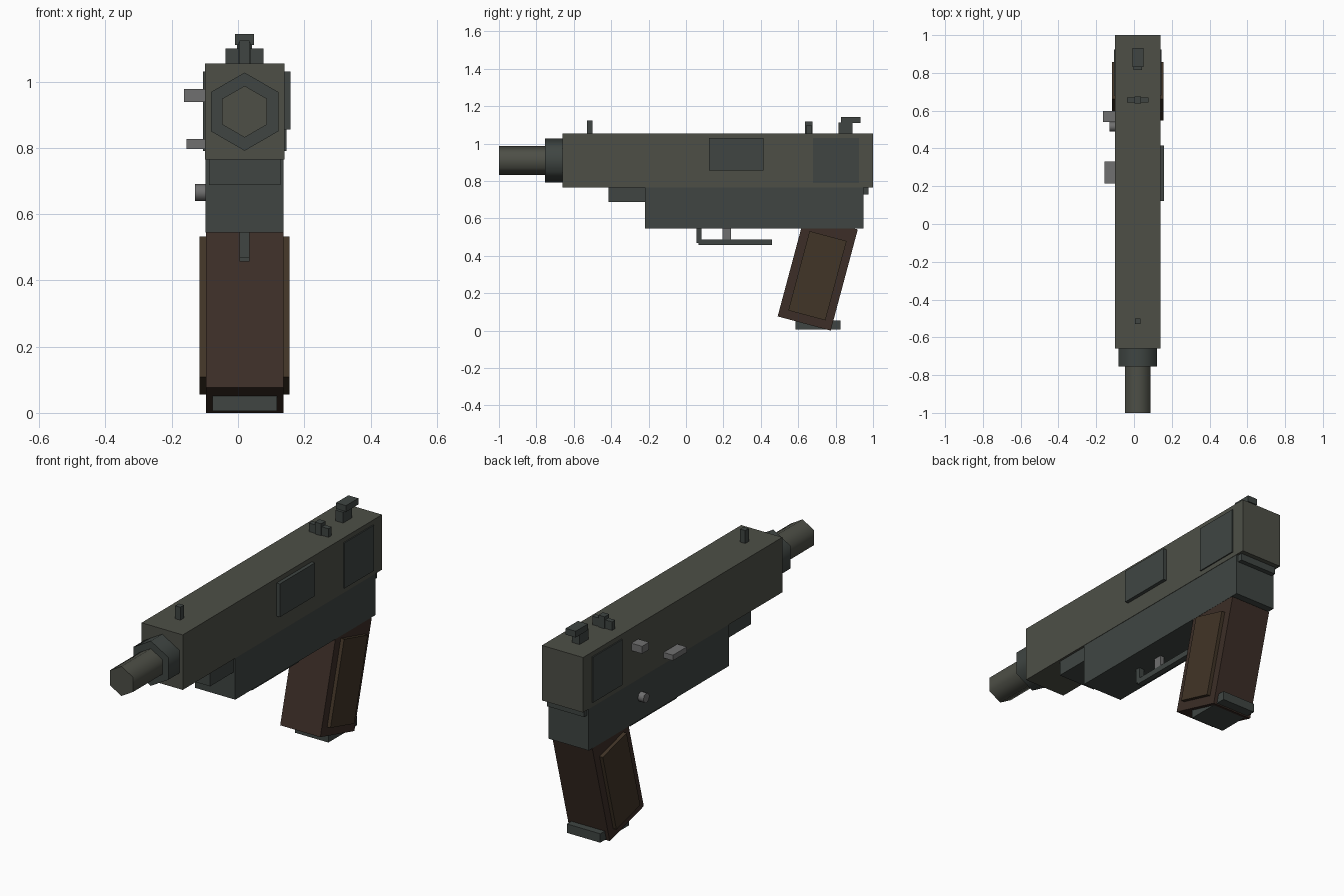
import bpy, math
from mathutils import Matrix, Vector

if "Cube" in bpy.data.objects:
    bpy.data.objects.remove(bpy.data.objects["Cube"])

CX = 0.02  # centre plane of the body


def material(name, r, g, b):
    m = bpy.data.materials.new(name)
    m.diffuse_color = (r, g, b, 1)
    m.use_nodes = True
    m.node_tree.nodes["Principled BSDF"].inputs["Base Color"].default_value = m.diffuse_color
    return m


slide_mat = material("olive_steel", 0.075, 0.078, 0.062)
frame_mat = material("dark_steel", 0.050, 0.060, 0.055)
lever_mat = material("bare_steel", 0.16, 0.16, 0.16)
grip_mat = material("brown_grip", 0.045, 0.027, 0.020)
panel_mat = material("brown_panel", 0.053, 0.035, 0.020)


def box(name, x, y, z, mat):
    """Box from (min, max) pairs on each axis."""
    bpy.ops.mesh.primitive_cube_add(size=1)
    o = bpy.context.object
    o.name = name
    mid = [(a + b) / 2 for a, b in (x, y, z)]
    size = [b - a for a, b in (x, y, z)]
    o.data.transform(Matrix.Translation(mid) @ Matrix.Diagonal((*size, 1)))
    o.data.materials.append(mat)
    return o


def centred(name, width, y, z, mat):
    return box(name, (CX - width / 2, CX + width / 2), y, z, mat)


def hex_tube(name, r, y, z, mat):
    """Six-sided cylinder along y with a corner at the top."""
    bpy.ops.mesh.primitive_cylinder_add(vertices=6, radius=r, depth=y[1] - y[0],
                                        location=(CX, (y[0] + y[1]) / 2, z),
                                        rotation=(math.pi / 2, 0, 0))
    o = bpy.context.object
    o.name = name
    o.data.materials.append(mat)
    bpy.ops.object.shade_smooth_by_angle(angle=math.radians(65))


def raked(name, width, corner, across, length, mat):
    """Box tilted 15 degrees; corner is its lower front (y, z) corner."""
    o = centred(name, width, (0, across), (0, length), mat)
    o.data.transform(Matrix.Translation(Vector((0, *corner)))
                     @ Matrix.Rotation(math.radians(-15), 4, 'X'))


# Slide, frame and the steps around them
centred("slide", 0.24, (-0.66, 1.0), (0.765, 1.055), slide_mat)
centred("frame", 0.236, (-0.22, 0.95), (0.545, 0.765), frame_mat)
centred("dust_cover", 0.216, (-0.415, -0.22), (0.687, 0.765), frame_mat)
centred("rear_tang", 0.216, (0.95, 0.975), (0.728, 0.765), frame_mat)

# Barrel
hex_tube("barrel_nut", 0.118, (-0.755, -0.655), 0.909, frame_mat)
hex_tube("barrel", 0.078, (-1.0, -0.75), 0.909, slide_mat)

# Side plates
box("ejection_port", (0.13, 0.159), (0.122, 0.415), (0.855, 1.03), frame_mat)
centred("serration_plates", 0.252, (0.68, 0.925), (0.79, 1.03), frame_mat)

# Sights and hammer
centred("front_sight", 0.03, (-0.53, -0.5), (1.05, 1.123), frame_mat)
centred("rear_sight_base", 0.115, (0.643, 0.67), (1.05, 1.1), frame_mat)
centred("rear_sight_post", 0.036, (0.637, 0.675), (1.05, 1.118), frame_mat)
centred("hammer_base", 0.045, (0.815, 0.89), (1.05, 1.112), frame_mat)
centred("hammer_spur", 0.058, (0.83, 0.932), (1.11, 1.143), frame_mat)

# Controls on the left side
box("safety_lever", (-0.163, -0.09), (0.54, 0.598), (0.938, 0.977), lever_mat)
box("slide_stop", (-0.155, -0.09), (0.215, 0.33), (0.797, 0.826), lever_mat)
bpy.ops.mesh.primitive_cylinder_add(vertices=8, radius=0.026, depth=0.04,
                                    location=(-0.11, 0.515, 0.665),
                                    rotation=(0, math.pi / 2, 0))
button = bpy.context.object
button.name = "magazine_release"
button.data.materials.append(lever_mat)
bpy.ops.object.shade_smooth_by_angle(angle=math.radians(50))

# Trigger and guard
centred("guard_front", 0.03, (0.057, 0.083), (0.468, 0.56), frame_mat)
centred("guard_bar", 0.03, (0.067, 0.459), (0.457, 0.487), frame_mat)
centred("trigger", 0.024, (0.195, 0.24), (0.48, 0.56), lever_mat)

# Grip, its side panels and the magazine base
raked("grip", 0.234, (0.49, 0.076), 0.2935, 0.56, grip_mat)
raked("grip_panels", 0.272, (0.547, 0.108), 0.205, 0.439, panel_mat)
centred("magazine_base", 0.195, (0.585, 0.825), (0.006, 0.053), frame_mat)
